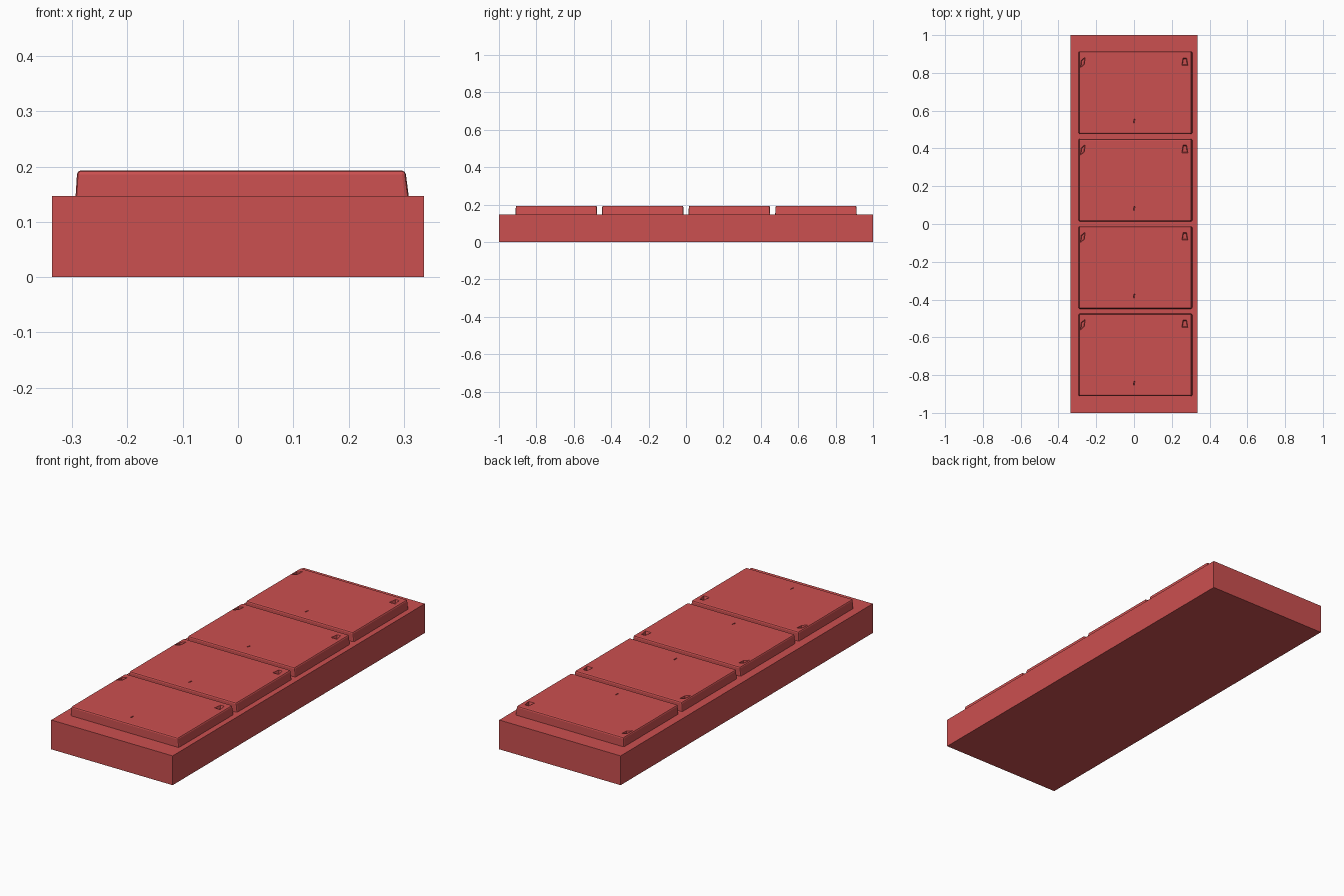
import bpy, bmesh

if "Cube" in bpy.data.objects:
    bpy.data.objects.remove(bpy.data.objects["Cube"])

mat = bpy.data.materials.new("red")
mat.diffuse_color = (0.6, 0.08, 0.08, 1)
mat.use_nodes = True
mat.node_tree.nodes["Principled BSDF"].inputs["Base Color"].default_value = mat.diffuse_color


def prism(name, low, high, z0, z1, bevel=0):
    """Loft a lower outline to an upper outline with the same point count."""
    bm = bmesh.new()
    a = [bm.verts.new((x, y, z0)) for x, y in low]
    b = [bm.verts.new((x, y, z1)) for x, y in high]
    n = len(a)
    bm.faces.new(a[::-1])
    bm.faces.new(b)
    for i in range(n):
        j = (i + 1) % n
        bm.faces.new((a[i], a[j], b[j], b[i]))
    if bevel:
        edges = [e for e in bm.edges if any(v in b for v in e.verts)]
        bmesh.ops.bevel(bm, geom=edges, offset=bevel, segments=2,
                        profile=0.5, affect='EDGES')
    bmesh.ops.recalc_face_normals(bm, faces=bm.faces)
    me = bpy.data.meshes.new(name)
    bm.to_mesh(me)
    bm.free()
    me.materials.append(mat)
    ob = bpy.data.objects.new(name, me)
    bpy.context.collection.objects.link(ob)
    return ob


def rect(x0, x1, y0, y1):
    return [(x0, y0), (x1, y0), (x1, y1), (x0, y1)]


# base slab
slab = rect(-0.337, 0.337, -1, 1)
prism("base_slab", slab, slab, 0, 0.147)

# one raised panel with softened upper edges
panel = prism("panel_1", rect(-0.294, 0.309, -0.218, 0.218),
              rect(-0.291, 0.303, -0.217, 0.217), 0.146, 0.193, 0.007)

# shallow pockets: two in the back corners, a tiny one near the front
pockets = [
    [(-0.284, 0.130), (-0.262, 0.150), (-0.258, 0.190), (-0.280, 0.172)],
    [(0.252, 0.144), (0.286, 0.144), (0.279, 0.186), (0.259, 0.186)],
    [(-0.003, -0.160), (0.002, -0.160), (0.005, -0.140), (0.0, -0.138)],
]
for pts in pockets:
    cx = sum(p[0] for p in pts) / 4
    cy = sum(p[1] for p in pts) / 4
    inner = [(cx + (x - cx) * 0.7, cy + (y - cy) * 0.7) for x, y in pts]
    cutter = prism("pocket_cutter", inner, pts, 0.178, 0.196)
    cutter.hide_render = True
    mod = panel.modifiers.new("pocket", 'BOOLEAN')
    mod.object, mod.operation, mod.solver = cutter, 'DIFFERENCE', 'EXACT'
    bpy.context.view_layer.objects.active = panel
    bpy.ops.object.modifier_apply(modifier=mod.name)
    bpy.data.objects.remove(cutter)

# row of four panels
for i, y in enumerate((-0.693, -0.231, 0.232, 0.695)):
    ob = panel if i == 0 else panel.copy()
    if i:
        ob.name = f"panel_{i + 1}"
        bpy.context.collection.objects.link(ob)
    ob.location.y = y
